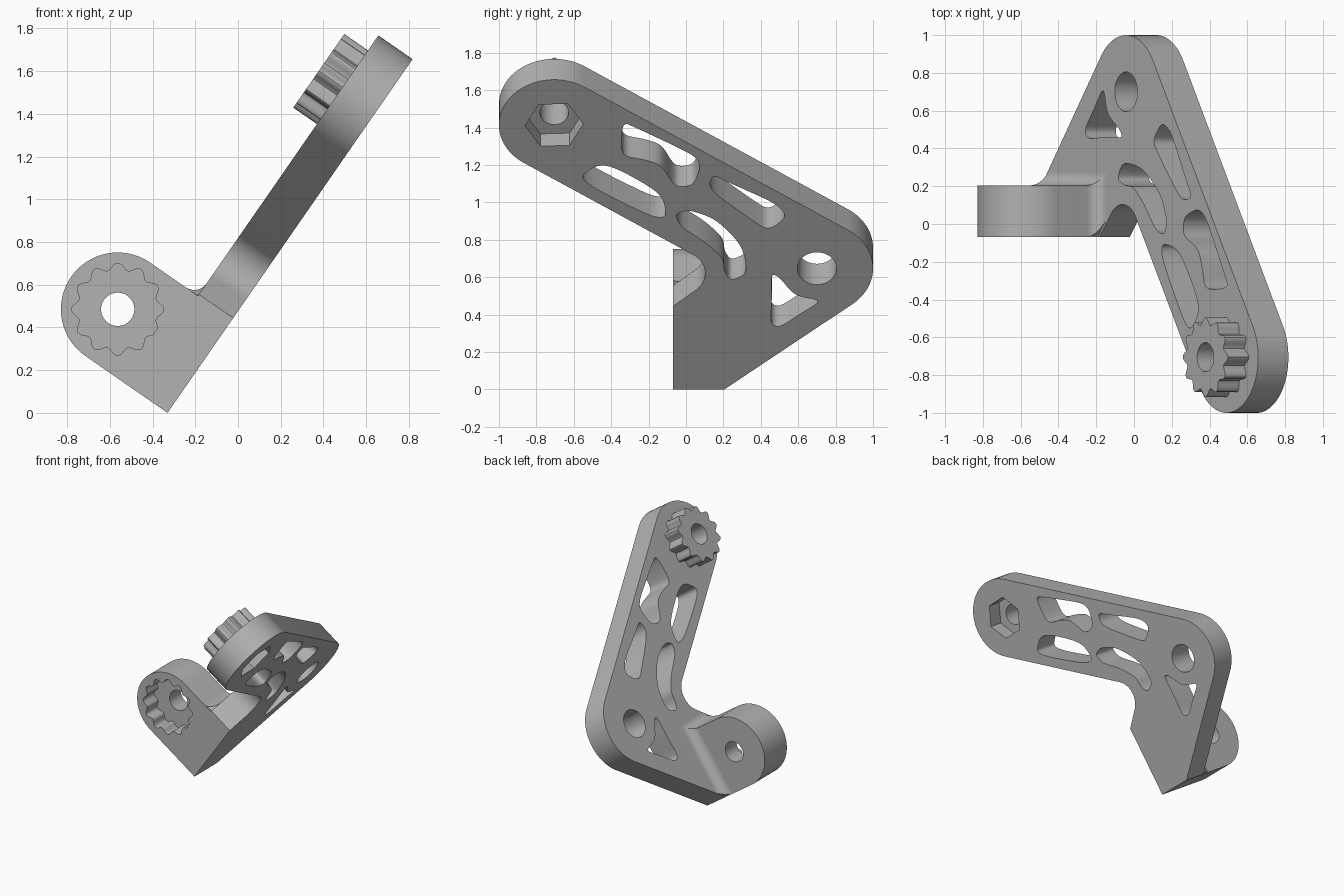
import bpy, bmesh
from math import sin, cos, radians, pi, atan2
from mathutils import Vector

if "Cube" in bpy.data.objects:
    bpy.data.objects.remove(bpy.data.objects["Cube"])

grey = bpy.data.materials.new("plain grey")
grey.use_nodes = True
grey.diffuse_color = (0.45, 0.45, 0.45, 1)
grey.node_tree.nodes["Principled BSDF"].inputs["Base Color"].default_value = grey.diffuse_color

# Tilted frame: s runs up the slope, t through the plate thickness
TILT = atan2(1.66, 1.15)
THICK = 0.195


def on_plate(y, s, t):
    return Vector((-0.33 + s * cos(TILT) - t * sin(TILT), y, s * sin(TILT) + t * cos(TILT)))


def on_block(s, t, y):
    return on_plate(y, s, t)


def loft(name, rings, place):
    """Solid through matching rings, each given as (points, height)."""
    bm = bmesh.new()
    loops = [[bm.verts.new(place(a, b, h)) for a, b in pts] for pts, h in rings]
    for lo, hi in zip(loops, loops[1:]):
        for i in range(len(lo)):
            bm.faces.new((lo[i - 1], lo[i], hi[i], hi[i - 1]))
    bm.faces.new(loops[0])
    bm.faces.new(loops[-1])
    bmesh.ops.recalc_face_normals(bm, faces=bm.faces)
    mesh = bpy.data.meshes.new(name)
    bm.to_mesh(mesh)
    bm.free()
    mesh.materials.append(grey)
    obj = bpy.data.objects.new(name, mesh)
    bpy.context.collection.objects.link(obj)
    return obj


def prism(name, pts, h0, h1, place=on_plate):
    return loft(name, [(pts, h0), (pts, h1)], place)


def arc(c, r, a0, a1, n=24):
    angles = [radians(a0 + (a1 - a0) * i / n) for i in range(n + 1)]
    return [(c[0] + r * cos(a), c[1] + r * sin(a)) for a in angles]


def circle(c, r, n=40, start=0):
    return arc(c, r, start, start + 360, n)[:-1]


def star(c, r, depth, phase=0, lobes=12):
    pts = []
    for i in range(lobes * 10):
        a = 2 * pi * i / (lobes * 10)
        k = r + depth * cos(lobes * (a - phase))
        pts.append((c[0] + k * cos(a), c[1] + k * sin(a)))
    return pts


def rounded(pts, steps=3):
    """Round off a polygon by cutting its corners."""
    for step in range(steps):
        f = 0.2 if step == 0 else 0.25
        out = []
        for i, p in enumerate(pts):
            q = pts[(i + 1) % len(pts)]
            for k in (f, 1 - f):
                out.append((p[0] + (q[0] - p[0]) * k, p[1] + (q[1] - p[1]) * k))
        pts = out
    return pts


def finish(obj, cutters=()):
    bpy.ops.object.select_all(action='DESELECT')
    bpy.context.view_layer.objects.active = obj
    obj.select_set(True)
    for c in cutters:
        mod = obj.modifiers.new("cut", 'BOOLEAN')
        mod.operation, mod.solver, mod.object = 'DIFFERENCE', 'EXACT', c
        bpy.ops.object.modifier_apply(modifier=mod.name)
        bpy.data.objects.remove(c)
    bpy.ops.object.shade_smooth_by_angle(angle=radians(32))


# Arm plate outline: foot, elbow, head and inner bend
HEAD, ELBOW = (-0.705, 1.72), (0.70, 0.787)
outline = [(-0.07, 0), (0.205, 0)]
outline += arc(ELBOW, 0.3, -51.2, 56.4)
outline += arc(HEAD, 0.295, 56.4, 236.4, 36)
outline += arc((-0.04, 0.755), 0.143, 56.4, -52)
outline += [(-0.07, 0.54)]
plate = prism("arm_plate", outline, 0, THICK)

# Lightening slots as (y, z) on the underside, scaled onto the slope
slots = [
    [(-.35, 1.25), (-.34, 1.43), (-.27, 1.40), (.05, 1.25), (.08, 1.19), (.04, 1.09),
     (-.06, 1.08), (-.13, 1.2), (-.23, 1.23)],
    [(-.57, 1.14), (-.44, 1.22), (-.13, 1.05), (-.10, .92), (-.18, .92), (-.5, 1.08)],
    [(.12, 1.07), (.14, 1.15), (.22, 1.11), (.49, .99), (.54, .92), (.44, .85), (.36, .9)],
    [(-.06, .94), (.02, .96), (.16, .91), (.30, .77), (.33, .62), (.24, .58), (.205, .63),
     (.2, .7), (.1, .79), (-.03, .87)],
    [(.455, .62), (.5, .6), (.58, .5), (.73, .475), (.62, .41), (.5, .33), (.45, .35), (.46, .48)],
]
cutters = [prism("slot_cutter", rounded([(y, z / sin(TILT)) for y, z in s]), -0.1, 0.3)
           for s in slots]
cutters += [
    prism("elbow_hole_cutter", circle(ELBOW, 0.105), -0.1, 0.3),
    prism("bolt_hole_cutter", circle(HEAD, 0.077), -0.1, 0.3),
    prism("nut_pocket_cutter", circle(HEAD, 0.156, 6, 2), -0.1, 0.115),
]
finish(plate, cutters)

# Scalloped knob on the head
knob = prism("scalloped_boss", star(HEAD, 0.192, 0.018), THICK, 0.33)
finish(knob, [prism("knob_hole_cutter", circle(HEAD, 0.077), 0.1, 0.5)])

# Hinge block with scalloped socket and through hole
R = 0.266
PIVOT = (R, 0.468)
profile = [(0, THICK)] + arc(PIVOT, R, 180, 0, 40) + [(2 * R, THICK)]
block = prism("hinge_block", profile, -0.07, 0.205, on_block)
finish(block, [
    prism("socket_cutter", star(PIVOT, 0.2, 0.016, radians(30) - TILT % radians(30)),
          -0.2, 0.065, on_block),
    prism("hinge_hole_cutter", circle(PIVOT, 0.078), -0.2, 0.4, on_block),
])

# Concave fillet where the block meets the plate
F = 0.07
rings = []
for i in range(11):
    a = i / 10 * pi / 2
    o = F * (1 - sin(a))
    top = 2 * R + o
    ring = [(-0.065, 0.005), (0.2, 0.005), (0.205 + o, 0.005 + 0.8 * o),
            (0.205 + o, top), (-0.065 + 1.28 * o, top), (-0.065, 2 * R - 0.005)]
    rings.append((ring, THICK + F * (1 - cos(a))))
finish(loft("block_fillet", rings, on_plate))
